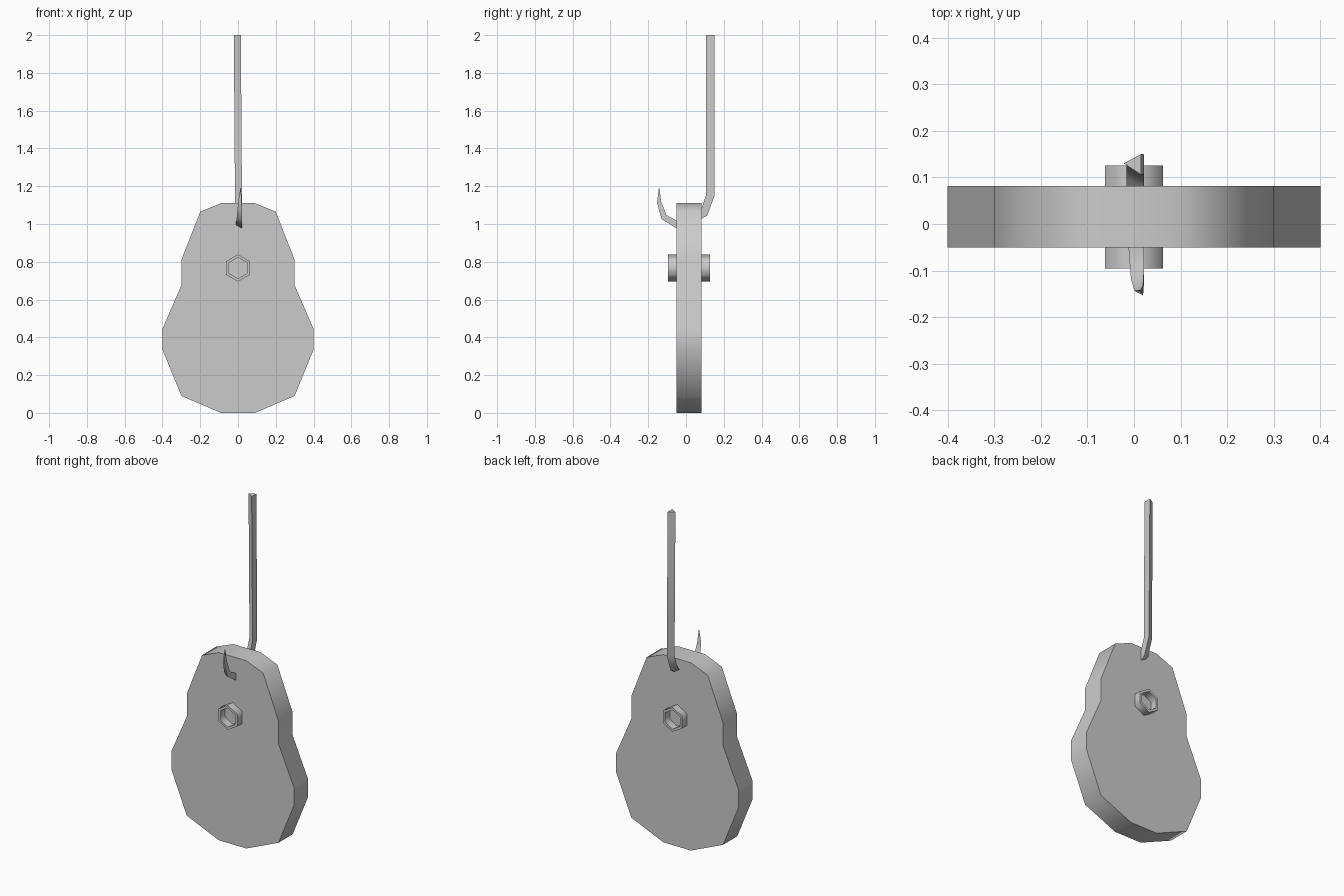
import bpy, bmesh, math
from mathutils import Vector

if "Cube" in bpy.data.objects:
    bpy.data.objects.remove(bpy.data.objects["Cube"])


def add_mesh(name, bm, smooth_angle):
    bmesh.ops.recalc_face_normals(bm, faces=bm.faces)
    mesh = bpy.data.meshes.new(name)
    bm.to_mesh(mesh)
    bm.free()
    obj = bpy.data.objects.new(name, mesh)
    bpy.context.collection.objects.link(obj)
    bpy.ops.object.select_all(action='DESELECT')
    obj.select_set(True)
    bpy.context.view_layer.objects.active = obj
    bpy.ops.object.shade_smooth_by_angle(angle=math.radians(smooth_angle))
    return obj


def bridge(bm, a, b):
    n = len(a)
    for i in range(n):
        j = (i + 1) % n
        bm.faces.new((a[i], a[j], b[j], b[i]))


# Pear-shaped plate: half outline mirrored, then extruded along y
half = [(0.09, 0.0), (0.30, 0.09), (0.40, 0.335), (0.40, 0.445),
        (0.30, 0.675), (0.30, 0.81), (0.20, 1.065), (0.09, 1.11)]
outline = half + [(-x, z) for x, z in reversed(half)]
bm = bmesh.new()
front, back = [[bm.verts.new((x, y, z)) for x, z in outline] for y in (-0.05, 0.082)]
bm.faces.new(front)
bm.faces.new(back)
bridge(bm, front, back)
add_mesh("plate", bm, 50)


# Hexagonal collars on both faces of the plate
def hex_collar(name, y_in, y_out, z=0.767, r_out=0.07 / math.cos(math.pi / 6) * 0.87 + 0.006,
               r_in=0.056):
    bm = bmesh.new()

    def ring(r, y):
        # wide flats left and right, points at top and bottom
        return [bm.verts.new((r * math.sin(i * math.pi / 3), y, z + r * math.cos(i * math.pi / 3)))
                for i in range(6)]
    rings = [ring(r_out, y_in), ring(r_out, y_out), ring(r_in, y_out), ring(r_in, y_in)]
    for i in range(4):
        bridge(bm, rings[i], rings[(i + 1) % 4])
    add_mesh(name, bm, 65)


hex_collar("front_collar", -0.045, -0.096, r_out=0.072)
hex_collar("back_collar", 0.077, 0.126, r_out=0.072)

# Hanging hook: triangular section swept along a path (x, y, z, scale)
path = [(0.0, 0.127, 2.0, 1.0), (0.006, 0.127, 1.15, 1.0), (0.006, 0.095, 1.06, 1.0),
        (0.006, 0.02, 1.02, 1.0), (0.008, -0.05, 0.998, 0.9), (0.010, -0.116, 1.038, 0.75),
        (0.012, -0.142, 1.115, 0.5), (0.014, -0.142, 1.19, 0.08)]
section = [(-0.022, 0.003), (0.015, 0.023), (0.015, -0.021)]
pts = [Vector(p[:3]) for p in path]
bm = bmesh.new()
loops = []
for i, p in enumerate(pts):
    d_in = (p - pts[max(i - 1, 0)]).normalized()
    d_out = (pts[min(i + 1, len(pts) - 1)] - p).normalized()
    t = (d_in + d_out).normalized()
    side = Vector((0, -t.z, t.y)).normalized()
    s = path[i][3]
    loops.append([bm.verts.new(p + Vector((u * s, 0, 0)) + side * v * s) for u, v in section])
for a, b in zip(loops, loops[1:]):
    bridge(bm, a, b)
bm.faces.new(loops[0])
bm.faces.new(loops[-1])
add_mesh("hook", bm, 50)
